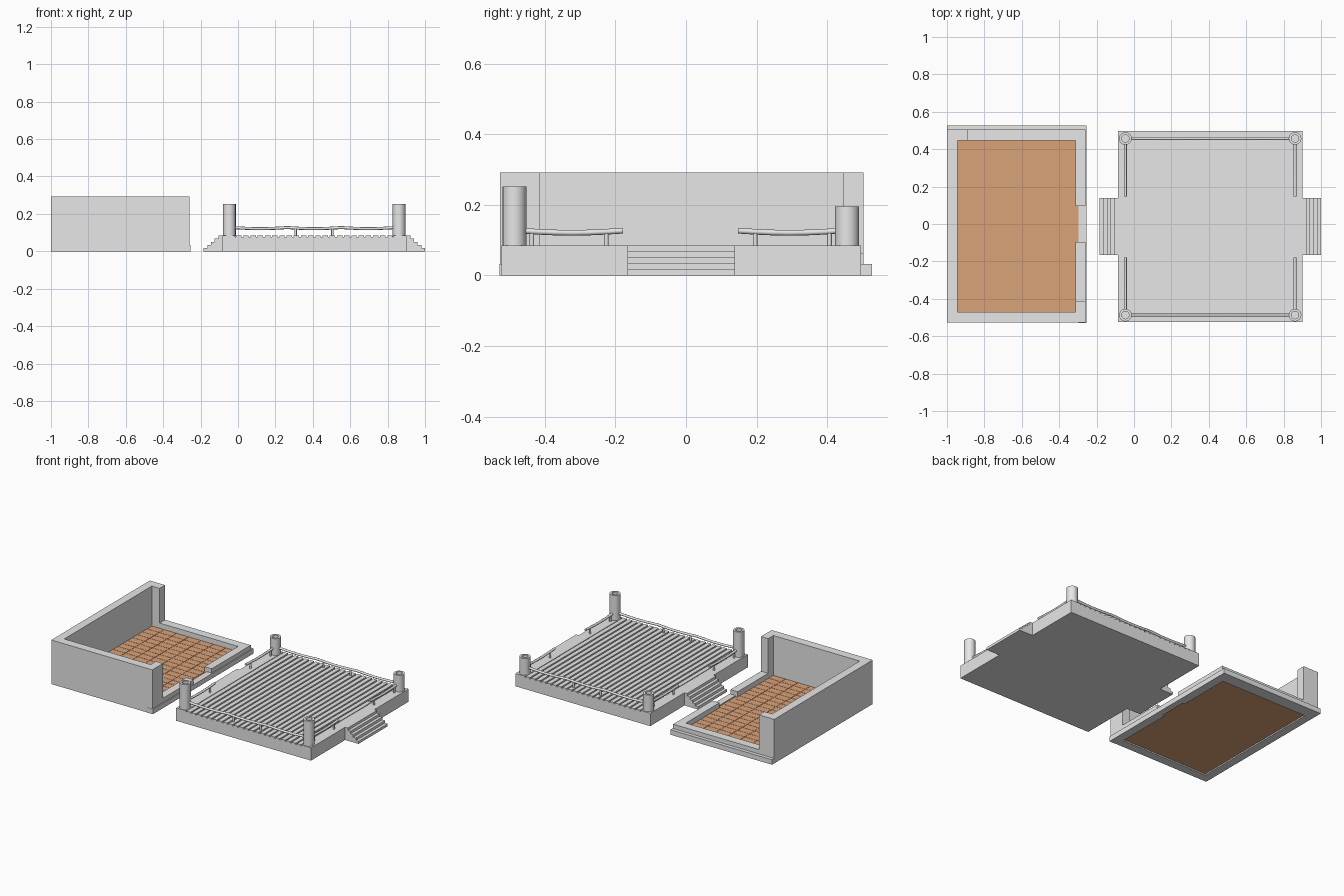
import bpy, bmesh, math

if "Cube" in bpy.data.objects:
    bpy.data.objects.remove(bpy.data.objects["Cube"])


def material(name, rgb):
    m = bpy.data.materials.new(name)
    m.diffuse_color = (*rgb, 1)
    m.use_nodes = True
    m.node_tree.nodes["Principled BSDF"].inputs["Base Color"].default_value = m.diffuse_color
    return m


GREY = material("stone grey", (0.8, 0.8, 0.8))
CLAY = material("clay orange", (0.70, 0.36, 0.19))


def finish(name, bm, mat):
    bmesh.ops.recalc_face_normals(bm, faces=bm.faces)
    me = bpy.data.meshes.new(name)
    bm.to_mesh(me)
    bm.free()
    me.materials.append(mat)
    ob = bpy.data.objects.new(name, me)
    bpy.context.scene.collection.objects.link(ob)
    return ob


def boxes(name, mat, items):
    """One object made of boxes given as x0, x1, y0, y1, z0, z1."""
    bm = bmesh.new()
    for x0, x1, y0, y1, z0, z1 in items:
        vs = bmesh.ops.create_cube(bm, size=1)["verts"]
        for v in vs:
            v.co = ((x0 + x1) / 2 + v.co.x * (x1 - x0),
                    (y0 + y1) / 2 + v.co.y * (y1 - y0),
                    (z0 + z1) / 2 + v.co.z * (z1 - z0))
    return finish(name, bm, mat)


def lathe(name, mat, x, y, profile, n=16):
    """Revolve (radius, z) points about a vertical axis."""
    bm = bmesh.new()
    rings = [[bm.verts.new((x + r * math.cos(2 * math.pi * i / n),
                            y + r * math.sin(2 * math.pi * i / n), z))
              for i in range(n)] for r, z in profile]
    for a, b in zip(rings, rings[1:]):
        for i in range(n):
            j = (i + 1) % n
            bm.faces.new((a[i], a[j], b[j], b[i]))
    bm.faces.new(rings[0])
    bm.faces.new(rings[-1])
    return finish(name, bm, mat)


def rail(name, a, b, spans, n=8, r=0.008, z=0.127, sag=0.006):
    """Round rail between two plan points, dipping a little in each span."""
    bm = bmesh.new()
    steps = spans * 6
    dx, dy = b[0] - a[0], b[1] - a[1]
    length = math.hypot(dx, dy)
    nx, ny = -dy / length, dx / length
    rings = []
    for k in range(steps + 1):
        t = k / steps
        cz = z - sag * abs(math.sin(math.pi * spans * t))
        rings.append([bm.verts.new((a[0] + dx * t + nx * r * math.cos(q),
                                    a[1] + dy * t + ny * r * math.cos(q),
                                    cz + r * math.sin(q)))
                      for q in (2 * math.pi * i / n for i in range(n))])
    for p, q in zip(rings, rings[1:]):
        for i in range(n):
            j = (i + 1) % n
            bm.faces.new((p[i], p[j], q[j], q[i]))
    bm.faces.new(rings[0])
    bm.faces.new(rings[-1])
    return finish(name, bm, GREY)


# ---- Walled room: tall walls on two sides, low curbs on the others ----
H, CURB = 0.292, 0.062
boxes("room_tall_walls", GREY, [
    (-1, -0.945, -0.527, 0.504, 0.0, H),
    (-0.945, -0.312, -0.527, -0.47, 0.0, H),
    (-0.312, -0.259, -0.527, -0.415, 0.0, H),
    (-0.945, -0.888, 0.447, 0.504, 0.0, H)])
boxes("room_low_curbs", GREY, [
    (-0.888, -0.259, 0.447, 0.504, 0.0, CURB),
    (-0.312, -0.259, 0.095, 0.447, 0.0, CURB),
    (-0.312, -0.259, -0.415, -0.095, 0.0, CURB)])
boxes("room_ledge", GREY, [
    (-1, -0.254, 0.504, 0.527, 0.0, 0.033),
    (-0.297, -0.254, -0.529, 0.504, 0.0, 0.033)])

# ---- Tiled floor ----
tiles = [(-0.945, -0.295, -0.47, 0.447, 0.008, 0.026)]
nx, ny = 7, 18
w, d = 0.634 / nx, 0.917 / ny
for i in range(nx):
    for j in range(ny):
        x, y = -0.945 + i * w, -0.47 + j * d
        tiles.append((x + 0.001, x + w - 0.001, y + 0.001, y + d - 0.001, 0.024, 0.028))
boxes("room_floor_tiles", CLAY, tiles)

# ---- Platform body with plank deck ----
X0, X1, Y0, Y1, TOP = -0.086, 0.902, -0.524, 0.497, 0.085
boxes("platform_body", GREY, [
    (X0, X1, Y0, Y1, 0, TOP - 0.008),
    (X0, -0.015, Y0, Y1, TOP - 0.008, TOP),
    (0.832, X1, Y0, Y1, TOP - 0.008, TOP)])
count = 22
pitch = 0.847 / count
boxes("deck_planks", GREY, [
    (-0.015 + i * pitch + 0.005, -0.015 + (i + 1) * pitch - 0.005,
     Y0, Y1, TOP - 0.01, TOP) for i in range(count)])

# ---- Stairs on both sides ----
for name, edge, s in (("left_stairs", X0, -1), ("right_stairs", X1, 1)):
    items = []
    for k in range(5):
        out = edge + s * 0.0195 * (5 - k)
        items.append((min(edge, out), max(edge, out), -0.166, 0.139,
                      0.017 * k, 0.017 * (k + 1)))
    boxes(name, GREY, items)

# ---- Corner pillars with hollow tops ----
PX, PY = (-0.046, 0.861), (-0.487, 0.457)
for x, side in zip(PX, ("left", "right")):
    for y, end, top in zip(PY, ("front", "back"), (0.252, 0.195)):
        p = lathe(f"{end}_{side}_pillar", GREY, x, y,
                  [(0.034, TOP - 0.005), (0.034, top), (0.02, top), (0.02, top - 0.03)])

# ---- Rails and their posts ----
posts = []
for y, end in zip(PY, ("front", "back")):
    rail(f"{end}_rail", (PX[0] + 0.02, y), (PX[1] - 0.02, y), 3)
    posts += [(x, y) for x in (0.308, 0.505)]
for x, side in zip(PX, ("left", "right")):
    rail(f"{side}_front_rail", (x, -0.47), (x, -0.178), 1)
    rail(f"{side}_back_rail", (x, 0.44), (x, 0.147), 1)
    posts += [(x, y) for y in (-0.437, -0.226, 0.196, 0.407)]
for i, (x, y) in enumerate(posts):
    lathe(f"rail_post_{i + 1}", GREY, x, y,
          [(0.0065, TOP - 0.005), (0.0065, 0.122)], 8)

# ---- Smooth the round parts, keeping edges sharp ----
bpy.ops.object.select_all(action="DESELECT")
for ob in bpy.context.scene.objects:
    if "pillar" in ob.name or "post" in ob.name or "rail" in ob.name:
        ob.select_set(True)
        bpy.context.view_layer.objects.active = ob
bpy.ops.object.shade_smooth_by_angle(angle=math.radians(46))
